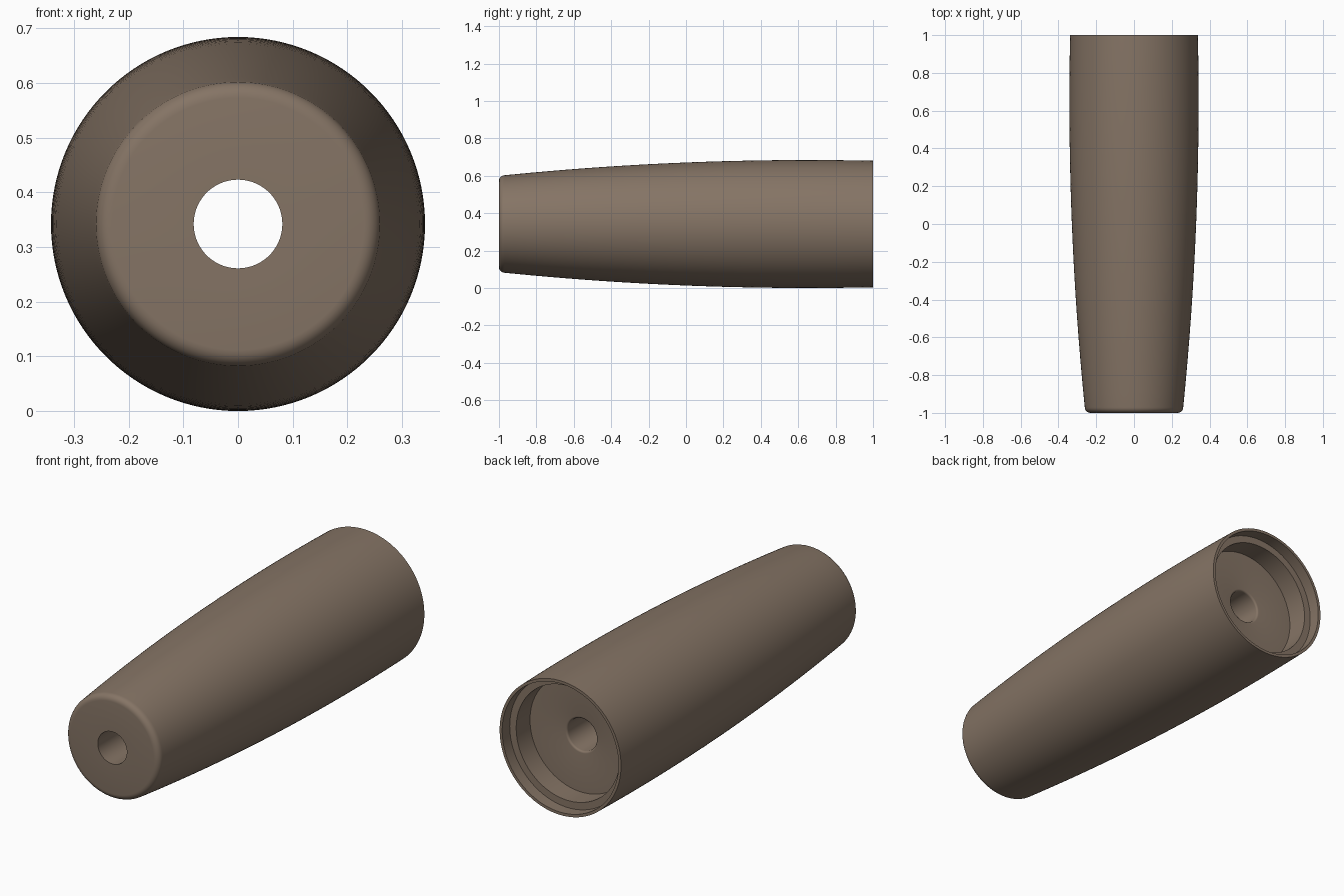
import bpy, bmesh, math

if "Cube" in bpy.data.objects:
    bpy.data.objects.remove(bpy.data.objects["Cube"])

CENTRE_Z = 0.342
SEGMENTS = 128


def barrel_radius(y):
    # gently bulged outer wall, widest near y = 0.65
    return 0.342 - 0.031 * (y - 0.65) ** 2


def fillet(y, r, size, start, end, steps=6):
    # rounded corner: arc points (y, r) about a centre
    return [(y + size * math.sin(a), r + size * math.cos(a))
            for a in (math.radians(start + (end - start) * i / steps)
                      for i in range(steps + 1))]


# closed profile: front face, rounded front edge, bulged wall
f = 0.03
profile = [(-1.0, 0.081)]
profile += fillet(-1 + f, barrel_radius(-1 + f) - f, f, -90, 0)
for i in range(1, 25):
    y = -1 + f + (2 - f) * i / 24
    profile.append((y, barrel_radius(y)))

# thin back rim, shallow ledge, deeper recess floor
profile += [(1.0, 0.324), (0.94, 0.324), (0.94, 0.288), (0.83, 0.288)]

# rounded mouth of the through hole
profile += fillet(0.82, 0.091, 0.01, 90, 180, 4)

# sweep the profile around the y axis
bm = bmesh.new()
rings = []
for s in range(SEGMENTS):
    a = 2 * math.pi * s / SEGMENTS
    rings.append([bm.verts.new((r * math.cos(a), y, CENTRE_Z + r * math.sin(a)))
                  for y, r in profile])
n = len(profile)
for s in range(SEGMENTS):
    p, q = rings[s], rings[(s + 1) % SEGMENTS]
    for i in range(n):
        j = (i + 1) % n
        bm.faces.new((p[i], p[j], q[j], q[i]))
bmesh.ops.recalc_face_normals(bm, faces=bm.faces)

mesh = bpy.data.meshes.new("tapered_sleeve")
bm.to_mesh(mesh)
bm.free()
sleeve = bpy.data.objects.new("tapered_sleeve", mesh)
bpy.context.collection.objects.link(sleeve)

# warm brown finish
mat = bpy.data.materials.new("brown")
mat.diffuse_color = (0.235, 0.175, 0.13, 1)
mat.use_nodes = True
mat.node_tree.nodes["Principled BSDF"].inputs["Base Color"].default_value = mat.diffuse_color
mesh.materials.append(mat)

bpy.context.view_layer.objects.active = sleeve
sleeve.select_set(True)
bpy.ops.object.shade_smooth_by_angle(angle=math.radians(30))
